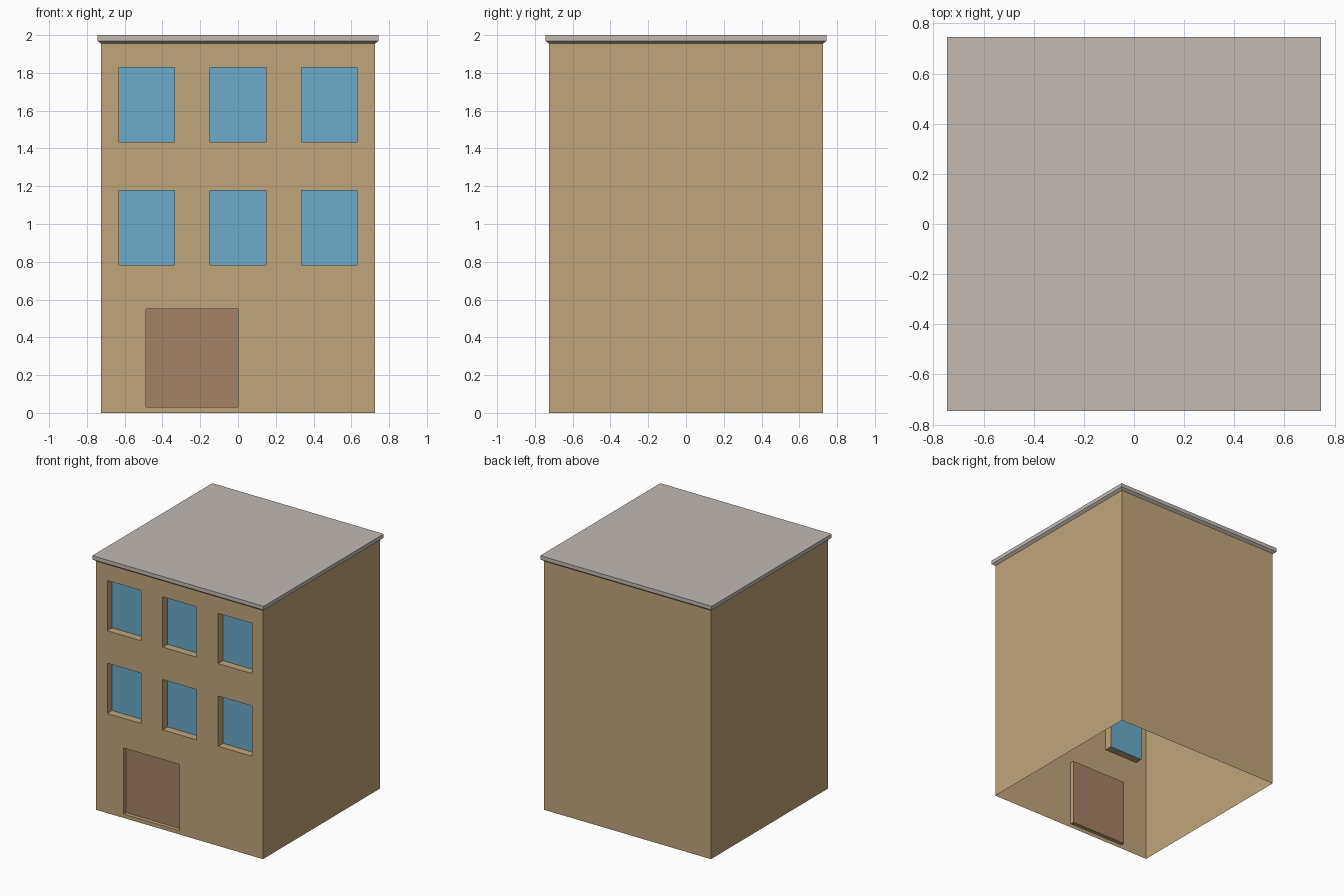
import bpy, bmesh

if "Cube" in bpy.data.objects:
    bpy.data.objects.remove(bpy.data.objects["Cube"])

W, T = 0.725, 1.955          # wall half width, wall top
R = 0.745                    # roof half width


def material(name, rgb):
    m = bpy.data.materials.new(name)
    m.diffuse_color = (*rgb, 1)
    m.use_nodes = True
    m.node_tree.nodes["Principled BSDF"].inputs["Base Color"].default_value = m.diffuse_color
    return m


tan = material("tan wall", (0.521, 0.381, 0.195))
blue = material("blue glass", (0.144, 0.402, 0.597))
brown = material("brown door", (0.366, 0.227, 0.133))
grey = material("grey roof", (0.539, 0.491, 0.456))


def build(name, quads, mat):
    bm = bmesh.new()
    for q in quads:
        bm.faces.new([bm.verts.new(p) for p in q])
    bmesh.ops.remove_doubles(bm, verts=bm.verts, dist=1e-5)
    me = bpy.data.meshes.new(name)
    bm.to_mesh(me)
    bm.free()
    me.materials.append(mat)
    ob = bpy.data.objects.new(name, me)
    bpy.context.collection.objects.link(ob)


def front(x0, x1, z0, z1, y):
    return [(x0, y, z0), (x1, y, z0), (x1, y, z1), (x0, y, z1)]


def ring(r, z):
    return [(-r, -r, z), (r, -r, z), (r, r, z), (-r, r, z)]


def bridge(a, b):
    return [[a[i], a[(i + 1) % 4], b[(i + 1) % 4], b[i]] for i in range(4)]


# Openings: x0, x1, z0, z1
windows = [(cx - 0.147, cx + 0.147, z0, z0 + 0.395)
           for z0 in (0.783, 1.433) for cx in (-0.482, 0, 0.482)]
door = (-0.487, 0.0, 0.03, 0.55)
openings = [(w, 0.06) for w in windows] + [(door, 0.03)]

# Walls: open-bottomed shell, front face gridded around the openings
walls = bridge(ring(W, 0), ring(W, T))[1:]
xs = sorted({-W, W, *(v for o, _ in openings for v in o[:2])})
zs = sorted({0, T, *(v for o, _ in openings for v in o[2:])})
for x0, x1 in zip(xs, xs[1:]):
    for z0, z1 in zip(zs, zs[1:]):
        cx, cz = (x0 + x1) / 2, (z0 + z1) / 2
        if not any(o[0] < cx < o[1] and o[2] < cz < o[3] for o, _ in openings):
            walls.append(front(x0, x1, z0, z1, -W))
# Reveals around each opening
for o, depth in openings:
    walls += bridge(front(*o, -W), front(*o, -W + depth))
build("walls", walls, tan)

# Recessed glass and door panel
build("windows", [front(*w, -W + 0.06) for w in windows], blue)
build("door", [front(*door, -W + 0.03)], brown)

# Flat roof with sloped underside at the eaves
build("roof", bridge(ring(W, T), ring(R, 1.97))
      + bridge(ring(R, 1.97), ring(R, 2.0)) + [ring(R, 2.0)], grey)
